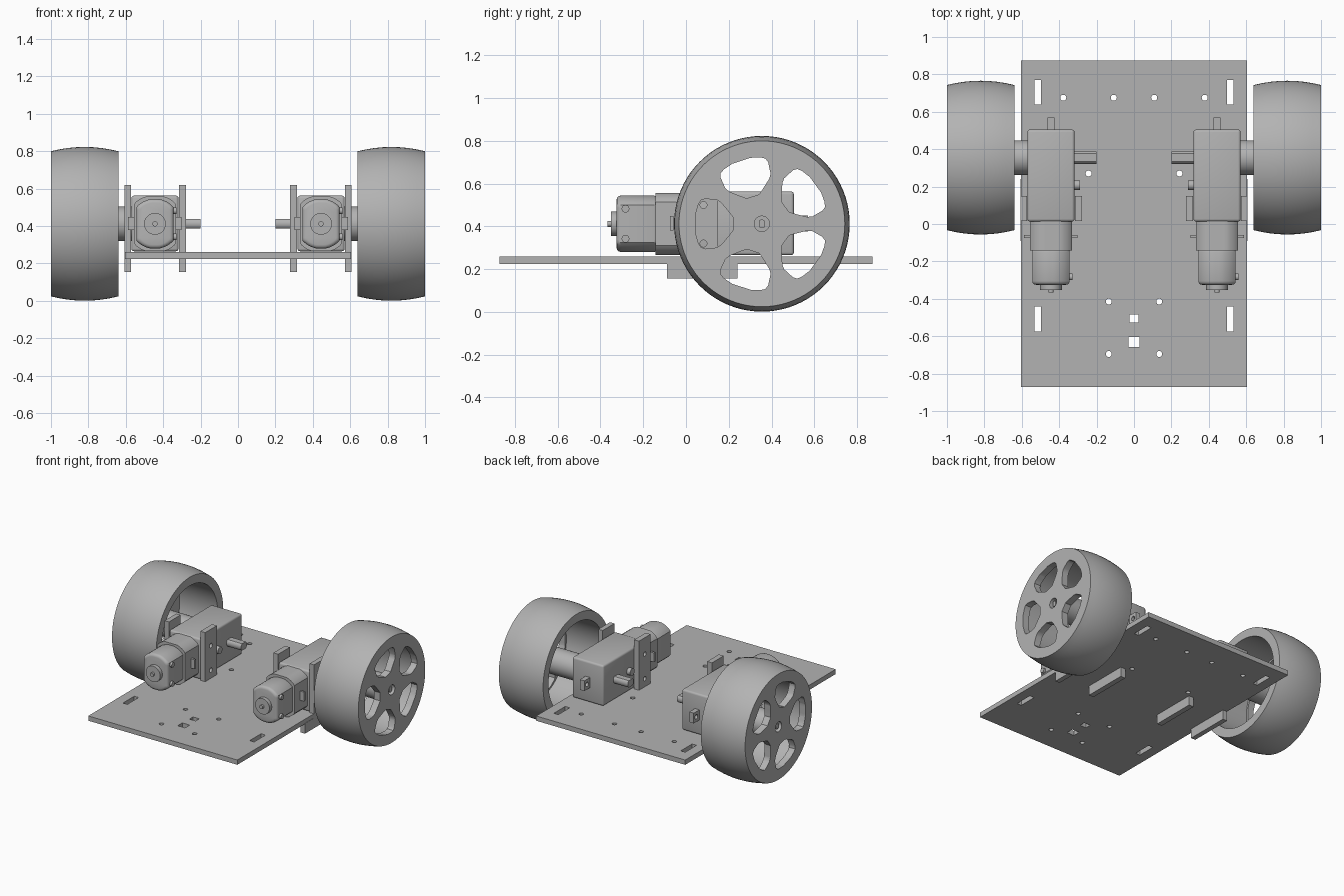
import bpy, bmesh, math
from mathutils import Matrix, Vector

if "Cube" in bpy.data.objects:
    bpy.data.objects.remove(bpy.data.objects["Cube"])

grey = bpy.data.materials.new("plain grey")
grey.use_nodes = True
grey.diffuse_color = (0.45, 0.45, 0.45, 1)
grey.node_tree.nodes["Principled BSDF"].inputs["Base Color"].default_value = (0.45, 0.45, 0.45, 1)


def finish(name, bm):
    bmesh.ops.recalc_face_normals(bm, faces=bm.faces)
    mesh = bpy.data.meshes.new(name)
    bm.to_mesh(mesh)
    bm.free()
    mesh.materials.append(grey)
    ob = bpy.data.objects.new(name, mesh)
    bpy.context.collection.objects.link(ob)
    return ob


def add_prism(bm, pts, axis, lo, hi):
    """Extrude a 2D outline along an axis."""
    place = {"X": lambda a, b, t: (t, a, b),
             "Y": lambda a, b, t: (a, t, b),
             "Z": lambda a, b, t: (a, b, t)}[axis]
    low = [bm.verts.new(place(a, b, lo)) for a, b in pts]
    high = [bm.verts.new(place(a, b, hi)) for a, b in pts]
    bm.faces.new(low)
    bm.faces.new(high)
    n = len(pts)
    for i in range(n):
        j = (i + 1) % n
        bm.faces.new((low[i], low[j], high[j], high[i]))


def prism(name, pts, axis, lo, hi):
    bm = bmesh.new()
    add_prism(bm, pts, axis, lo, hi)
    return finish(name, bm)


def rect(a0, a1, b0, b1):
    return [(a0, b0), (a1, b0), (a1, b1), (a0, b1)]


def circle(a, b, r, n=24, w=9, h=9):
    """Circle outline, optionally flattened to half-width w and half-height h."""
    out = []
    for i in range(n):
        t = math.tau * (i + 0.5) / n
        p = (a + max(-w, min(w, r * math.cos(t))), b + max(-h, min(h, r * math.sin(t))))
        out.append(p)
    return out


def apply_mods(ob):
    mesh = bpy.data.meshes.new_from_object(ob.evaluated_get(bpy.context.evaluated_depsgraph_get()))
    ob.modifiers.clear()
    ob.data = mesh


def cut(ob, bm):
    cutter = finish("cutter", bm)
    cutter.hide_render = True
    mod = ob.modifiers.new("cut", "BOOLEAN")
    mod.operation, mod.solver, mod.object = "DIFFERENCE", "EXACT", cutter
    apply_mods(ob)
    bpy.data.objects.remove(cutter)


def bevel(ob, width, segments=3):
    mod = ob.modifiers.new("bevel", "BEVEL")
    mod.width, mod.segments, mod.limit_method = width, segments, "ANGLE"
    mod.angle_limit = math.radians(50)
    apply_mods(ob)


def smooth(ob):
    bpy.ops.object.select_all(action="DESELECT")
    ob.select_set(True)
    bpy.context.view_layer.objects.active = ob
    bpy.ops.object.shade_smooth_by_angle(angle=math.radians(32))


# Chassis plate with slots and screw holes
plate = prism("chassis_plate", rect(-0.605, 0.605, -0.872, 0.873), "Z", 0.225, 0.26)
holes = bmesh.new()
for s in (1, -1):
    for y in (0.705, -0.508):
        add_prism(holes, rect(s * 0.515 - 0.018, s * 0.515 + 0.018, y - 0.066, y + 0.066), "Z", 0.2, 0.3)
    for x, y in ((0.378, 0.675), (0.108, 0.675), (0.243, 0.27), (0.135, -0.415), (0.135, -0.695)):
        add_prism(holes, circle(s * x, y, 0.016), "Z", 0.2, 0.3)
add_prism(holes, rect(-0.025, 0.025, -0.527, -0.485), "Z", 0.2, 0.3)
add_prism(holes, rect(-0.03, 0.03, -0.657, -0.603), "Z", 0.2, 0.3)
cut(plate, holes)

AY, AZ = 0.355, 0.412     # axle position
MX = 0.444                # motor centre line


def wheel(side, s):
    # Lathe profile as (x, radius): crowned tread, flush face, hollow inner side
    crown = [(0.64 + 0.36 * i / 8, 0.411 - 0.023 * (i / 4 - 1) ** 2) for i in range(9)]
    profile = crown + [(1.0, 0), (0.95, 0), (0.95, 0.325), (0.64, 0.325)]
    bm = bmesh.new()
    vs = [bm.verts.new((s * x, AY, AZ + r)) for x, r in profile]
    edges = [bm.edges.new((vs[i], vs[(i + 1) % len(vs)])) for i in range(len(vs))]
    bmesh.ops.spin(bm, geom=vs + edges, cent=(0, AY, AZ), axis=(1, 0, 0),
                   angle=math.tau, steps=80, use_merge=False)
    bmesh.ops.remove_doubles(bm, verts=bm.verts, dist=1e-4)
    bmesh.ops.dissolve_degenerate(bm, edges=bm.edges, dist=1e-5)
    loose = [e for e in bm.edges if not e.link_faces or len(e.link_faces) > 2]
    bmesh.ops.delete(bm, geom=loose, context="EDGES")
    ob = finish(side + "_wheel", bm)

    # Five rounded spoke windows and the axle bore
    half = [(0.135, 0.03), (0.15, 0.05), (0.19, 0.098), (0.21, 0.111), (0.265, 0.117),
            (0.285, 0.11), (0.297, 0.09), (0.31, 0.045)]
    outline = half + [(u, -v) for u, v in reversed(half)]
    cuts = bmesh.new()
    for k in range(5):
        rot = Matrix.Rotation(math.pi + math.tau * k / 5, 2)
        pts = [rot @ Vector(p) for p in outline]
        add_prism(cuts, [(AY + p.x, AZ + p.y) for p in pts], "X", s * 0.9, s * 1.05)
    add_prism(cuts, circle(AY, AZ, 0.036), "X", s * 0.9, s * 1.05)
    cut(ob, cuts)
    smooth(ob)

    # Hub sleeve reaching from the gearbox to the wheel face
    hub = prism(side + "_wheel_hub", circle(AY, AZ, 0.092, 40), "X", s * 0.565, s * 0.955)
    smooth(hub)
    smooth(prism(side + "_axle_end", circle(AY, AZ, 0.02, 24, 0.014), "X", s * 0.9, s * 0.99))


def drive(side, s):
    cx = s * MX
    # Gearbox housing with rear tab
    box = prism(side + "_gearbox", rect(cx - 0.126, cx + 0.126, 0.265, 0.563), "Y", 0.013, 0.505)
    bevel(box, 0.014)
    smooth(box)
    tab = prism(side + "_gearbox_tab", rect(cx - 0.018, cx + 0.018, 0.375, 0.45), "Y", 0.5, 0.57)
    hole = bmesh.new()
    add_prism(hole, circle(0.54, AZ, 0.016), "X", cx - 0.1, cx + 0.1)
    cut(tab, hole)

    # Inner output shaft and locating peg
    smooth(prism(side + "_inner_shaft", circle(AY, AZ, 0.034, 32, 9, 0.025), "X", s * 0.2, s * 0.33))
    smooth(prism(side + "_locating_peg", circle(0.208, AZ, 0.026), "X", s * 0.29, s * 0.33))

    # Motor: collar, flattened can, end boss and shaft tip
    smooth(prism(side + "_motor_collar", circle(cx, AZ, 0.155, 48, 0.113, 0.145), "Y", -0.142, 0.02))
    can = prism(side + "_motor_can", circle(cx, AZ, 0.134, 48, 0.1, 0.132), "Y", -0.325, -0.13)
    bevel(can, 0.02)
    smooth(can)
    smooth(prism(side + "_motor_boss", circle(cx, AZ, 0.058, 32), "Y", -0.352, -0.31))
    smooth(prism(side + "_motor_tip", circle(cx, AZ, 0.014), "Y", -0.367, -0.34))

    # Strap hooks and power terminals
    for d in (1, -1):
        x = cx + d * 0.113
        prism(side + "_strap_hook", rect(x - 0.004, x + 0.03 * d, -0.074, -0.058) if d > 0
              else rect(x - 0.03, x + 0.004, -0.074, -0.058), "Z", 0.38, 0.448)
        smooth(prism(side + "_terminal", circle(-0.283, AZ + d * 0.07, 0.018, 16),
                     "X", cx + 0.06, cx + 0.116))

    # Bracket plates: upright with a wide foot through the chassis
    outline = [(-0.09, 0.155), (0.24, 0.155), (0.24, 0.23), (0.15, 0.23),
               (0.15, 0.62), (0.015, 0.62), (0.015, 0.23), (-0.09, 0.23)]
    for label, x0, x1 in (("inner", 0.277, 0.316), ("outer", 0.571, 0.607)):
        ob = prism(side + "_" + label + "_bracket", outline, "X", s * x0, s * x1)
        screws = bmesh.new()
        for z in (0.32, 0.5):
            add_prism(screws, circle(0.082, z, 0.016), "X", s * (x0 - 0.02), s * (x1 + 0.02))
        cut(ob, screws)


for side, s in (("left", 1), ("right", -1)):
    wheel(side, s)
    drive(side, s)
